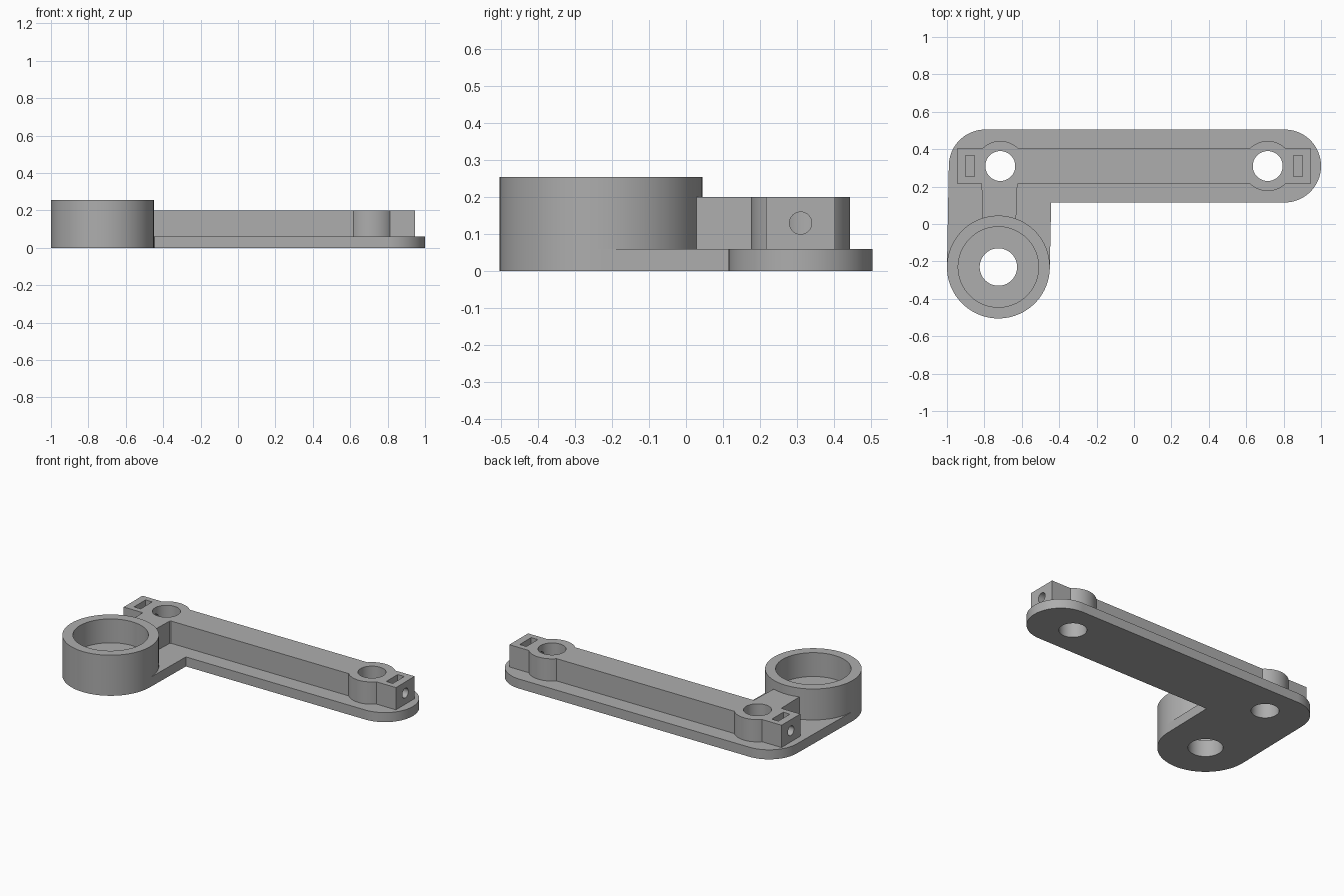
import bpy
import bmesh
from math import cos, sin, pi, radians

if "Cube" in bpy.data.objects:
    bpy.data.objects.remove(bpy.data.objects["Cube"], do_unlink=True)

grey = bpy.data.materials.new("plain_grey")
grey.use_nodes = True
colour = (0.42, 0.42, 0.42, 1)
grey.diffuse_color = colour
grey.node_tree.nodes["Principled BSDF"].inputs["Base Color"].default_value = colour

PLATE_TOP, RAIL_TOP, CUP_TOP, CUP_FLOOR = 0.06, 0.20, 0.255, 0.105
RAIL_Y, HOLE_X = 0.31, 0.715
CUP_X, CUP_Y, CUP_R = -0.725, -0.23, 0.275


def arc(x, y, r, start, end, steps=48):
    angles = [radians(start + (end - start) * i / steps) for i in range(steps + 1)]
    return [(x + r * cos(a), y + r * sin(a)) for a in angles]


def circle(x, y, r):
    return arc(x, y, r, 0, 360, 96)[:-1]


def rect(x0, x1, y0, y1):
    return [(x0, y0), (x1, y0), (x1, y1), (x0, y1)]


def prism(name, outline, z0, z1):
    """Extrude a flat outline upwards."""
    bm = bmesh.new()
    face = bm.faces.new([bm.verts.new((x, y, z0)) for x, y in outline])
    top = bmesh.ops.extrude_face_region(bm, geom=[face])["geom"]
    bmesh.ops.translate(bm, vec=(0, 0, z1 - z0),
                        verts=[v for v in top if isinstance(v, bmesh.types.BMVert)])
    bmesh.ops.recalc_face_normals(bm, faces=bm.faces)
    mesh = bpy.data.meshes.new(name)
    bm.to_mesh(mesh)
    bm.free()
    mesh.materials.append(grey)
    obj = bpy.data.objects.new(name, mesh)
    bpy.context.collection.objects.link(obj)
    return obj


def activate(obj):
    bpy.ops.object.select_all(action='DESELECT')
    obj.select_set(True)
    bpy.context.view_layer.objects.active = obj


def combine(obj, tool, operation):
    """Apply a boolean and discard the tool."""
    mod = obj.modifiers.new(operation.lower(), 'BOOLEAN')
    mod.object, mod.operation, mod.solver = tool, operation, 'EXACT'
    activate(obj)
    bpy.ops.object.modifier_apply(modifier=mod.name)
    bpy.data.objects.remove(tool, do_unlink=True)


def cut(obj, outline, z0=-0.1, z1=0.5):
    combine(obj, prism("cutter", outline, z0, z1), 'DIFFERENCE')


# L-shaped base plate with rounded ends
end_r = 0.195
outline = (arc(1 - end_r, RAIL_Y, end_r, -90, 90)
           + arc(-0.99 + end_r, RAIL_Y, end_r, 90, 180)
           + arc(CUP_X, CUP_Y, CUP_R, 180, 360)
           + [(-0.443, RAIL_Y - end_r)])
base_plate = prism("base_plate", outline, 0, PLATE_TOP)
cut(base_plate, circle(CUP_X, CUP_Y, 0.1))

# Raised rail with round bosses and a rib to the cup
rail = prism("rail", rect(-0.947, 0.947, RAIL_Y - 0.093, RAIL_Y + 0.093),
             PLATE_TOP, RAIL_TOP)
rib = [(-0.81, 0.01), (-0.631, 0.01), (-0.62, RAIL_Y), (-0.817, RAIL_Y)]
combine(rail, prism("rib", rib, PLATE_TOP, RAIL_TOP), 'UNION')
for side in (-1, 1):
    x = side * HOLE_X
    combine(rail, prism("boss", circle(x, RAIL_Y, 0.134), PLATE_TOP, RAIL_TOP), 'UNION')

# Rod holes, nut slots and clamping screw holes at both ends
for side in (-1, 1):
    x = side * HOLE_X
    for part in (rail, base_plate):
        cut(part, circle(x, RAIL_Y, 0.08))
    slot_x = side * 0.877
    cut(rail, rect(slot_x - 0.023, slot_x + 0.023, RAIL_Y - 0.057, RAIL_Y + 0.057),
        PLATE_TOP + 0.01)
    bpy.ops.mesh.primitive_cylinder_add(
        vertices=48, radius=0.03, depth=0.3, rotation=(0, pi / 2, 0),
        location=(side * (HOLE_X + 0.15), RAIL_Y, 0.13))
    combine(rail, bpy.context.object, 'DIFFERENCE')

# Open cup with a drilled floor
cup = prism("cup", circle(CUP_X, CUP_Y, CUP_R), PLATE_TOP, CUP_TOP)
cut(cup, circle(CUP_X, CUP_Y, 0.215), CUP_FLOOR)
cut(cup, circle(CUP_X, CUP_Y, 0.1))

for part in (base_plate, rail, cup):
    activate(part)
    bpy.ops.object.shade_smooth_by_angle(angle=radians(25))
